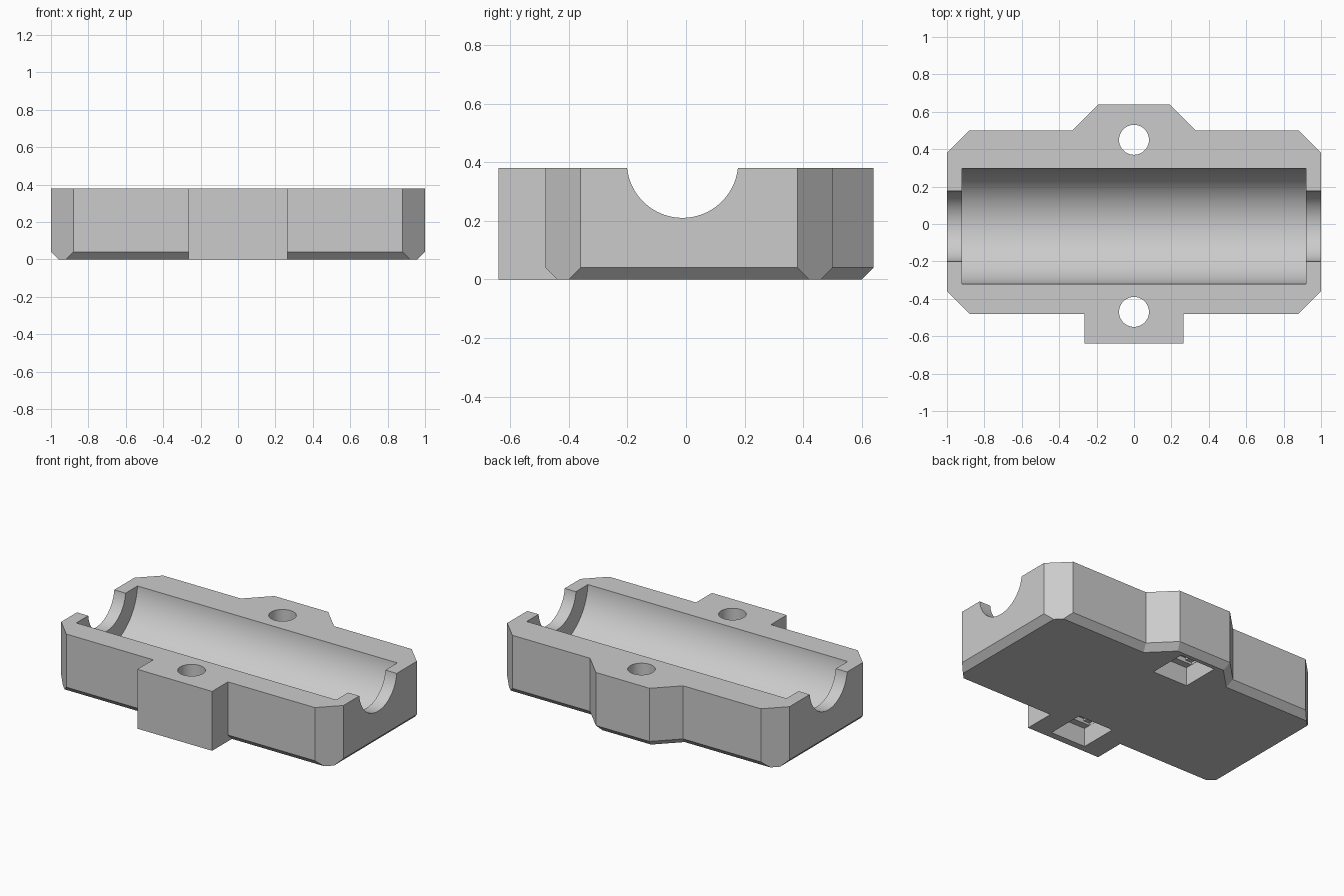
import bpy, bmesh, math
from mathutils import Matrix

cube = bpy.data.objects.get("Cube")
if cube:
    bpy.data.objects.remove(cube, do_unlink=True)

TOP = 0.38
CHAMFER = 0.04

# One flat plastic colour
grey = bpy.data.materials.new("light grey plastic")
grey.use_nodes = True
colour = (0.6, 0.6, 0.6, 1)
grey.diffuse_color = colour
grey.node_tree.nodes["Principled BSDF"].inputs["Base Color"].default_value = colour


def add_object(name, bm):
    bmesh.ops.recalc_face_normals(bm, faces=bm.faces[:])
    mesh = bpy.data.meshes.new(name)
    bm.to_mesh(mesh)
    bm.free()
    mesh.materials.append(grey)
    ob = bpy.data.objects.new(name, mesh)
    bpy.context.collection.objects.link(ob)
    return ob


def cylinder(name, radius, length, matrix):
    bm = bmesh.new()
    bmesh.ops.create_cone(bm, cap_ends=True, segments=96, radius1=radius,
                          radius2=radius, depth=length, matrix=matrix)
    return add_object(name, bm)


def box(name, size, centre):
    bm = bmesh.new()
    bmesh.ops.create_cube(bm, size=1, matrix=Matrix.Translation(centre) @
                          Matrix.Diagonal((*size, 1)))
    return add_object(name, bm)


def mirrored(half):
    return half + [(-x, y) for x, y in reversed(half)]


# Block outline, front to back on the left half; the base ring is drawn in
# for the bottom chamfer, but not at the square front lug
wall = mirrored([(0.265, -0.64), (0.265, -0.48), (0.88, -0.48), (1, -0.36),
                 (1, 0.38), (0.88, 0.5), (0.33, 0.5), (0.19, 0.64)])
base = mirrored([(0.265, -0.64), (0.265, -0.44), (0.92, -0.44), (0.96, -0.4),
                 (0.96, 0.42), (0.92, 0.46), (0.313, 0.46), (0.173, 0.6)])

bm = bmesh.new()
rings = [[bm.verts.new((x, y, z)) for x, y in outline]
         for outline, z in ((base, 0), (wall, CHAMFER), (wall, TOP))]
bm.faces.new(rings[0])
bm.faces.new(rings[-1])
for low, high in zip(rings, rings[1:]):
    for i in range(len(low)):
        j = (i + 1) % len(low)
        bm.faces.new((low[i], low[j], high[j], high[i]))
body = add_object("bearing_holder", bm)

# Bearing seat and narrower rod channel, lying along x
lie = Matrix.Translation((0, -0.012, 0.4)) @ Matrix.Rotation(math.pi / 2, 4, 'Y')
cutters = [cylinder("bearing_seat_cutter", 0.31, 1.84, lie),
           cylinder("rod_channel_cutter", 0.19, 2.4, lie)]

# Bolt holes, each with a stepped square nut pocket below
for side, y in (("front", -0.47), ("back", 0.45)):
    for part, sx, sy, height in (("nut_pocket", 0.25, 0.25, 0.12),
                                 ("bridge_slot", 0.248, 0.16, 0.135),
                                 ("bridge_square", 0.161, 0.161, 0.15)):
        cutters.append(box(f"{side}_{part}_cutter", (sx, sy, height + 0.1),
                           (0, y, (height - 0.1) / 2)))
    cutters.append(cylinder(f"{side}_bolt_hole_cutter", 0.08, 1,
                            Matrix.Translation((0, y, 0.2))))

bpy.ops.object.select_all(action='DESELECT')
body.select_set(True)
bpy.context.view_layer.objects.active = body
for cutter in cutters:
    cutter.hide_render = True
    mod = body.modifiers.new(cutter.name, 'BOOLEAN')
    mod.operation = 'DIFFERENCE'
    mod.solver = 'EXACT'
    mod.object = cutter
    bpy.ops.object.modifier_apply(modifier=mod.name)
    bpy.data.objects.remove(cutter, do_unlink=True)

bpy.ops.object.shade_smooth_by_angle(angle=math.radians(25))
